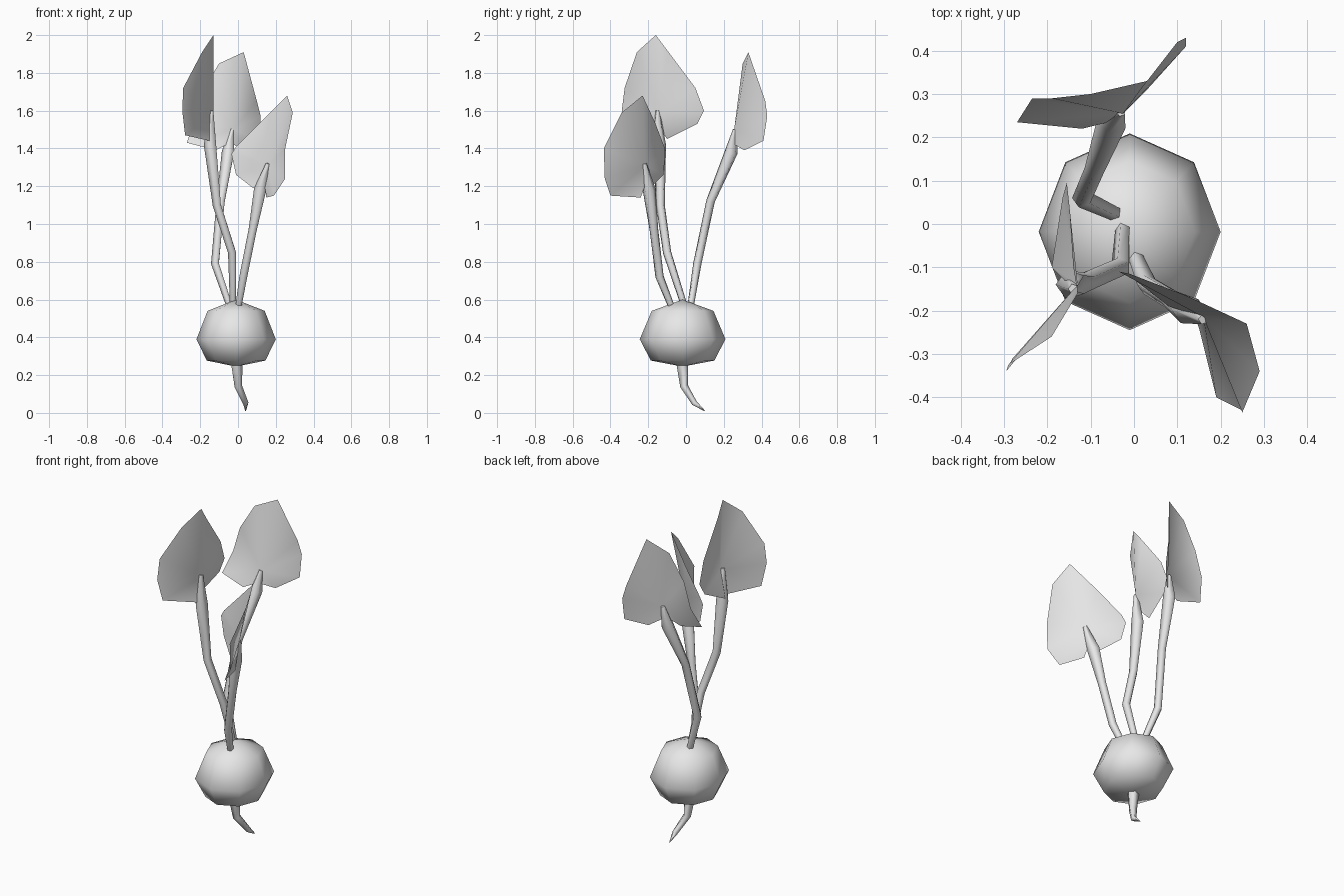
import bpy, bmesh
from math import sin, cos, tau, radians
from mathutils import Vector

cube = bpy.data.objects.get("Cube")
if cube:
    bpy.data.objects.remove(cube, do_unlink=True)

grey = bpy.data.materials.new("plain_grey")
grey.use_nodes = True
colour = (0.8, 0.8, 0.8, 1)
grey.diffuse_color = colour
grey.node_tree.nodes["Principled BSDF"].inputs["Base Color"].default_value = colour


def make_object(name, bm, angle):
    mesh = bpy.data.meshes.new(name)
    bm.to_mesh(mesh)
    bm.free()
    mesh.materials.append(grey)
    obj = bpy.data.objects.new(name, mesh)
    bpy.context.collection.objects.link(obj)
    bpy.ops.object.select_all(action="DESELECT")
    obj.select_set(True)
    bpy.context.view_layer.objects.active = obj
    bpy.ops.object.shade_smooth_by_angle(angle=radians(angle))
    return obj


def loft(name, rings, angle=80):
    """Join rings of points into a closed skin."""
    bm = bmesh.new()
    loops = [[bm.verts.new(p) for p in ring] for ring in rings]
    count = len(loops[0])
    for low, high in zip(loops, loops[1:]):
        for i in range(count):
            j = (i + 1) % count
            bm.faces.new((low[i], low[j], high[j], high[i]))
    bm.faces.new(loops[0][::-1])
    bm.faces.new(loops[-1])
    bmesh.ops.remove_doubles(bm, verts=bm.verts, dist=0.0005)
    bmesh.ops.recalc_face_normals(bm, faces=bm.faces)
    return make_object(name, bm, angle)


def tube(name, path, radii, sides=5):
    """Thin tapering tube whose rings follow the path direction."""
    points = [Vector(p) for p in path]
    rings = []
    for i, point in enumerate(points):
        along = points[min(i + 1, len(points) - 1)] - points[max(i - 1, 0)]
        side = along.cross(Vector((0, 1, 0))).normalized()
        other = along.cross(side).normalized()
        rings.append([point + radii[i] * (side * cos(tau * k / sides) + other * sin(tau * k / sides))
                      for k in range(sides)])
    return loft(name, rings)


def leaf(name, centre, outline):
    """Folded heart-shaped blade: a fan of faces around the stalk joint."""
    bm = bmesh.new()
    hub = bm.verts.new(centre)
    rim = [bm.verts.new(p) for p in outline]
    for a, b in zip(rim, rim[1:] + rim[:1]):
        bm.faces.new((hub, a, b))
    return make_object(name, bm, 70)


# Eight-sided root bulb
profile = [(0.001, 0.245), (0.74, 0.277), (1, 0.39), (0.72, 0.54), (0.001, 0.6)]
loft("bulb", [[(-0.01 + 0.21 * r * cos(tau * k / 8), -0.018 + 0.227 * r * sin(tau * k / 8), z)
               for k in range(8)] for r, z in profile])

# Thin tail under the bulb
tube("tail_root", [(-0.01, -0.02, 0.27), (0, -0.01, 0.14), (0.04, 0.045, 0.05), (0.04, 0.1, 0.01)],
     [0.034, 0.022, 0.016, 0.002])

# Three bent stalks, widening into their leaves
widths = [0.018, 0.023, 0.024, 0.036, 0.012]
tube("right_stalk", [(-0.025, -0.01, 0.57), (-0.03, -0.1, 0.85), (-0.11, -0.135, 1.1),
                     (-0.145, -0.14, 1.42), (-0.14, -0.15, 1.6)], widths)
tube("back_stalk", [(-0.045, 0.025, 0.57), (-0.12, 0.06, 0.79), (-0.09, 0.13, 1.12),
                    (-0.05, 0.24, 1.38), (-0.03, 0.26, 1.5)], widths)
tube("left_stalk", [(0.005, -0.08, 0.57), (0.03, -0.14, 0.72), (0.08, -0.17, 0.97),
                    (0.12, -0.195, 1.18), (0.16, -0.22, 1.32)], widths)

# Leaf blades
leaf("right_leaf", (-0.13, -0.14, 1.59),
     [(-0.13, -0.16, 2), (-0.19, -0.26, 1.91), (-0.29, -0.325, 1.72), (-0.295, -0.34, 1.6),
      (-0.28, -0.31, 1.47), (-0.15, -0.17, 1.44), (-0.14, -0.15, 1.52), (-0.19, -0.1, 1.45),
      (-0.165, 0.06, 1.53), (-0.155, 0.095, 1.6), (-0.15, 0.05, 1.72), (-0.14, -0.1, 1.92)])
leaf("back_leaf", (-0.025, 0.255, 1.5),
     [(0.03, 0.33, 1.91), (-0.1, 0.3, 1.85), (-0.19, 0.29, 1.7), (-0.235, 0.29, 1.55),
      (-0.27, 0.235, 1.43), (-0.12, 0.22, 1.39), (-0.04, 0.24, 1.43), (0.03, 0.31, 1.39),
      (0.12, 0.41, 1.44), (0.12, 0.43, 1.57), (0.1, 0.42, 1.65)])
leaf("left_leaf", (0.16, -0.215, 1.31),
     [(0.26, -0.23, 1.68), (0.12, -0.165, 1.54), (-0.01, -0.115, 1.41), (-0.035, -0.11, 1.37),
      (-0.01, -0.12, 1.26), (0.08, -0.19, 1.19), (0.14, -0.21, 1.22), (0.15, -0.24, 1.14),
      (0.19, -0.4, 1.15), (0.25, -0.43, 1.24), (0.25, -0.435, 1.4), (0.29, -0.34, 1.59)])
